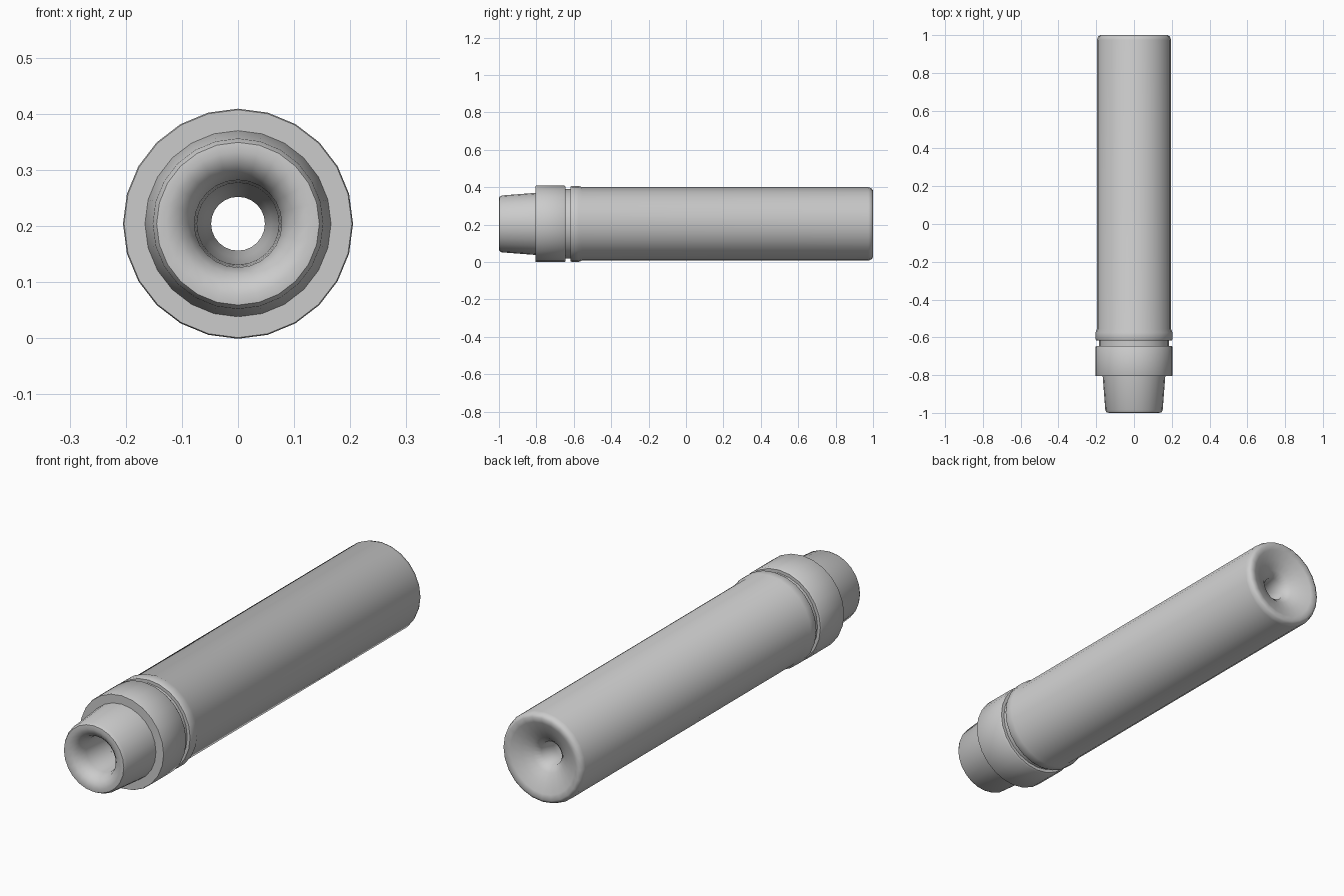
import bpy, bmesh, math

AXIS_Z = 0.204
SIDES = 24

cube = bpy.data.objects.get("Cube")
if cube:
    bpy.data.objects.remove(cube, do_unlink=True)

grey = bpy.data.materials.new("plain grey")
grey.use_nodes = True
colour = (0.6, 0.6, 0.6, 1)
grey.diffuse_color = colour
grey.node_tree.nodes["Principled BSDF"].inputs["Base Color"].default_value = colour


def lathe(name, profile, sides=SIDES, closed=True):
    """Revolve a (y, radius) profile around the long axis."""
    bm = bmesh.new()
    rings = []
    for y, r in profile:
        rings.append([bm.verts.new((r * math.sin(math.tau * i / sides), y,
                                    AXIS_Z + r * math.cos(math.tau * i / sides)))
                      for i in range(sides)])
    pairs = list(zip(rings, rings[1:]))
    if closed:
        pairs.append((rings[-1], rings[0]))
    for a, b in pairs:
        for i in range(sides):
            j = (i + 1) % sides
            bm.faces.new((a[i], a[j], b[j], b[i]))
    bmesh.ops.recalc_face_normals(bm, faces=bm.faces)
    mesh = bpy.data.meshes.new(name)
    bm.to_mesh(mesh)
    bm.free()
    mesh.materials.append(grey)
    obj = bpy.data.objects.new(name, mesh)
    bpy.context.collection.objects.link(obj)
    bpy.ops.object.select_all(action="DESELECT")
    obj.select_set(True)
    bpy.context.view_layer.objects.active = obj
    bpy.ops.object.shade_smooth_by_angle(angle=math.radians(50))
    return obj


# Tapered nozzle with a rounded lip and a bore
lathe("nozzle", [(-0.79, 0.167), (-0.985, 0.152), (-0.998, 0.145), (-1.0, 0.128),
                 (-0.992, 0.108), (-0.975, 0.09), (-0.94, 0.078),
                 (-0.79, 0.076)])

# Collar behind the nozzle
lathe("collar", [(-0.805, 0.076), (-0.805, 0.203), (-0.8, 0.205),
                 (-0.652, 0.205), (-0.645, 0.2), (-0.645, 0.074)])

# Recessed neck between collar and barrel
lathe("groove", [(-0.65, 0.074), (-0.65, 0.186), (-0.61, 0.186), (-0.61, 0.073)])

# Long barrel: front ring, plain tube, dished rear end and narrowing bore
lathe("barrel", [(-0.617, 0.073), (-0.617, 0.2), (-0.61, 0.204), (-0.575, 0.204),
                 (-0.555, 0.196), (0.975, 0.196), (0.992, 0.19), (1.0, 0.178),
                 (0.994, 0.155), (0.975, 0.115), (0.955, 0.075), (0.93, 0.05),
                 (0.85, 0.048), (0.8, 0.06)])
